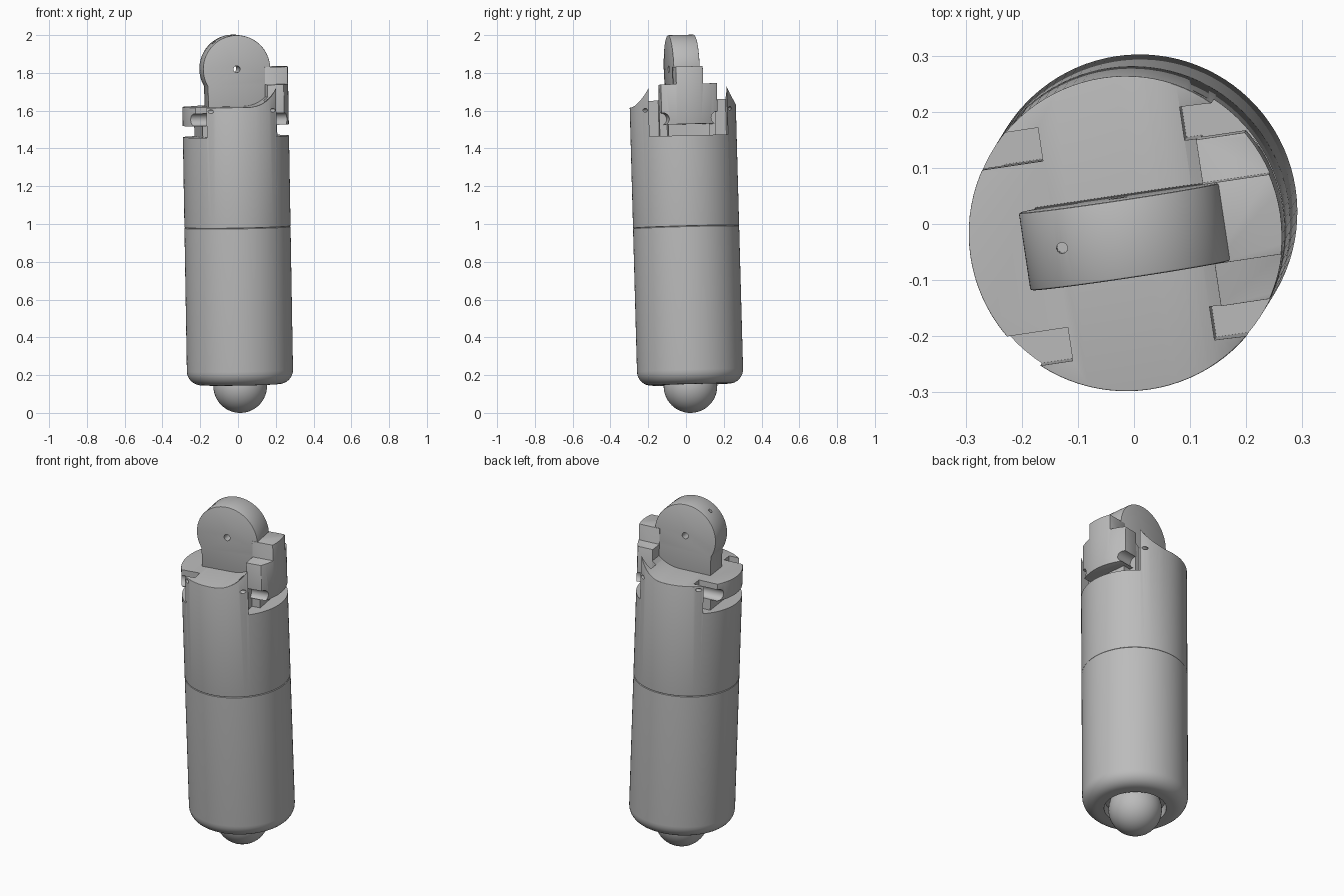
import bpy, bmesh, math
from mathutils import Matrix, Vector

if "Cube" in bpy.data.objects:
    bpy.data.objects.remove(bpy.data.objects["Cube"])

R = 0.281
SEAM, RIM, GAP_TOP = 0.985, 1.465, 1.525
HUB_Z = 1.822

grey = bpy.data.materials.new("plain grey")
grey.use_nodes = True
grey.diffuse_color = (0.5, 0.5, 0.5, 1)
grey.node_tree.nodes["Principled BSDF"].inputs["Base Color"].default_value = (0.5, 0.5, 0.5, 1)


def make(name, bm):
    bmesh.ops.recalc_face_normals(bm, faces=bm.faces)
    me = bpy.data.meshes.new(name)
    bm.to_mesh(me)
    bm.free()
    me.materials.append(grey)
    ob = bpy.data.objects.new(name, me)
    bpy.context.collection.objects.link(ob)
    return ob


def box(x0, x1, y0, y1, z0, z1, name="cutter"):
    bm = bmesh.new()
    bmesh.ops.create_cube(bm, size=1)
    bmesh.ops.scale(bm, vec=(x1 - x0, y1 - y0, z1 - z0), verts=bm.verts)
    bmesh.ops.translate(bm, vec=((x0 + x1) / 2, (y0 + y1) / 2, (z0 + z1) / 2), verts=bm.verts)
    return make(name, bm)


def rod(r, length, centre, axis="Z", name="cutter", sides=24):
    bm = bmesh.new()
    bmesh.ops.create_cone(bm, cap_ends=True, segments=sides, radius1=r, radius2=r, depth=length)
    turn = {"X": Matrix.Rotation(math.pi / 2, 4, "Y"),
            "Y": Matrix.Rotation(math.pi / 2, 4, "X"), "Z": Matrix()}[axis]
    bm.transform(Matrix.Translation(centre) @ turn)
    return make(name, bm)


def prism(points, y0, y1, name="cutter"):
    """Extrude an x-z outline along y."""
    bm = bmesh.new()
    face = bm.faces.new([bm.verts.new((x, y0, z)) for x, z in points])
    ext = bmesh.ops.extrude_face_region(bm, geom=[face])
    verts = [v for v in ext["geom"] if isinstance(v, bmesh.types.BMVert)]
    bmesh.ops.translate(bm, vec=(0, y1 - y0, 0), verts=verts)
    return make(name, bm)


def lathe(points, name, sides=96):
    bm = bmesh.new()
    verts = [bm.verts.new((r, 0, z)) for r, z in points]
    edges = [bm.edges.new(pair) for pair in zip(verts, verts[1:])]
    bmesh.ops.spin(bm, geom=verts + edges, cent=(0, 0, 0), axis=(0, 0, 1),
                   angle=2 * math.pi, steps=sides)
    bmesh.ops.remove_doubles(bm, verts=bm.verts, dist=1e-5)
    return make(name, bm)


def apply(ob, mod):
    bpy.context.view_layer.objects.active = ob
    bpy.ops.object.modifier_apply(modifier=mod.name)


def boolean(ob, tool, operation="DIFFERENCE"):
    mod = ob.modifiers.new("cut", "BOOLEAN")
    mod.operation, mod.solver, mod.object = operation, "EXACT", tool
    apply(ob, mod)
    bpy.data.objects.remove(tool)


def bevel(ob, width, segments=3):
    mod = ob.modifiers.new("round", "BEVEL")
    mod.width, mod.segments = width, segments
    mod.limit_method, mod.angle_limit = "ANGLE", math.radians(40)
    apply(ob, mod)


def arc(cx, cz, r, a0, a1, n):
    steps = [math.radians(a0 + (a1 - a0) * i / n) for i in range(n + 1)]
    return [(cx + r * math.cos(a), cz + r * math.sin(a)) for a in steps]


# Lower barrel with a rounded bottom and a socket for the ball
fillet = 0.075
lower = lathe([(0, 0.2), (0.16, 0.2), (0.165, 0.15)]
              + arc(R - fillet, 0.15 + fillet, fillet, -90, 0, 8)
              + [(R, SEAM - 0.003), (R - 0.003, SEAM), (0, SEAM)], "lower_barrel")

# Ball tip
bm = bmesh.new()
bmesh.ops.create_uvsphere(bm, u_segments=48, v_segments=24, radius=0.142)
bmesh.ops.translate(bm, vec=(0, 0, 0.142), verts=bm.verts)
ball = make("ball_tip", bm)

# Upper barrel, topped by a saddle that sweeps up on one side
upper = lathe([(0, SEAM), (R - 0.003, SEAM), (R, SEAM + 0.003), (R, 1.85), (0, 1.85)], "upper_barrel")
saddle = [(-0.4, 1.625)] + arc(0.03, 1.8, 0.175, -90, -22, 10) + [(0.4, 1.735), (0.4, 2.1), (-0.4, 2.1)]
boolean(upper, prism(saddle, -0.4, 0.4))
bevel(upper, 0.012)

# Slots that free the front and back prongs from the middle tongue
for sx in (-1, 1):
    for sy in (-1, 1):
        xs = sorted((sx * 0.128, sx * 0.4))
        ys = sorted((sy * 0.15, sy * 0.21))
        boolean(upper, box(*xs, *ys, RIM, 2))
boolean(upper, box(-0.4, -0.2, -0.18, 0.18, RIM, GAP_TOP))
boolean(upper, box(0.157, 0.4, -0.18, 0.18, RIM, 2))

# Hinge grooves under the tongue and pin holes through the prongs
for sy in (-1, 1):
    boolean(upper, rod(0.033, 0.15, (-0.19, sy * 0.145, 1.56), "X"))
    boolean(upper, rod(0.01, 0.7, (0, sy * 0.226, 1.605), "X", sides=12))

# Lever on the open side: wide block with a narrow upright
lever = box(0.15, 0.4, -0.15, 0.15, GAP_TOP, 1.738, "lever")
boolean(lever, box(0.15, 0.4, -0.072, 0.072, 1.6, 1.83), "UNION")
boolean(lever, rod(R, 1, (0, 0, 1.7), sides=96), "INTERSECT")
bevel(lever, 0.006, 2)
for sy in (-1, 1):
    boolean(lever, rod(0.033, 0.4, (0.25, sy * 0.145, 1.555), "X"))
    boolean(lever, rod(0.011, 0.4, (0.25, sy * 0.135, 1.545), "X", sides=12))
lever_root = box(0.1, 0.205, -0.11, 0.11, 1.44, 1.56, "lever_root")

# Round hub on a straight neck
outline = arc(0, HUB_Z, 0.18, -28, 210, 60) + [(-0.156, 1.58), (0.159, 1.58)]
hub = prism(outline, -0.07, 0.07, "hub")
bevel(hub, 0.004, 2)
boolean(hub, rod(0.018, 0.4, (0, 0, HUB_Z), "Y"))
boolean(hub, rod(0.01, 0.12, (-0.11, 0, 1.96), sides=12))

# Stand everything on its slightly leaning axis
lean = Vector((0, 0, 1)).rotation_difference(Vector((-0.017, -0.0275, 1))).to_matrix().to_4x4()
pose = Matrix.Translation((0.014, 0.0275, 0)) @ lean @ Matrix.Rotation(math.radians(8.5), 4, "Z")
for ob in (lower, ball, upper, lever, lever_root, hub):
    ob.data.transform(pose)
    bpy.ops.object.select_all(action="DESELECT")
    ob.select_set(True)
    bpy.context.view_layer.objects.active = ob
    bpy.ops.object.shade_smooth_by_angle(angle=math.radians(35))
